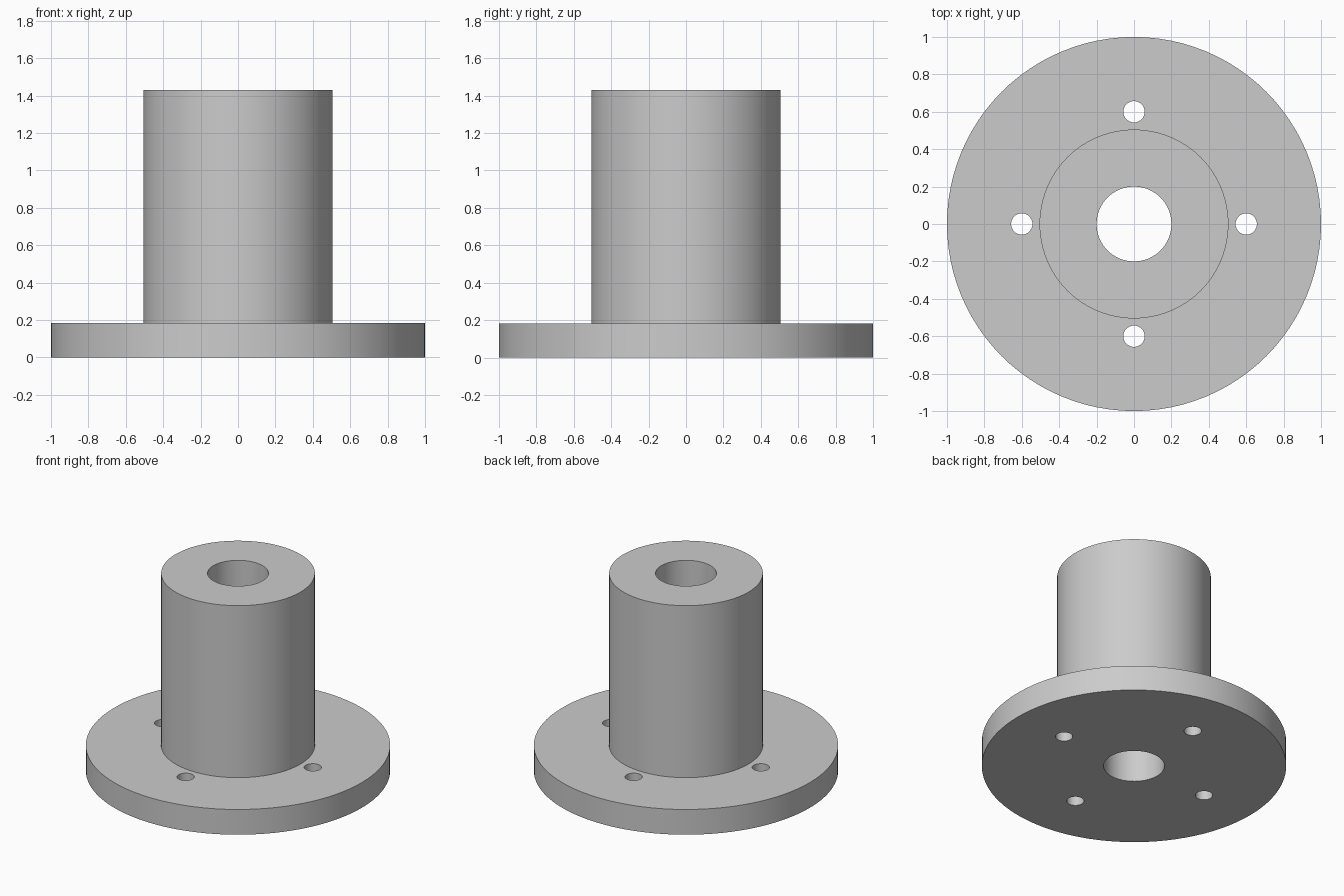
import bpy
import bmesh
import math
from mathutils import Matrix, Vector

SEGMENTS = 96
FLANGE_RADIUS, FLANGE_TOP = 1.0, 0.183
BARREL_RADIUS, BARREL_TOP = 0.505, 1.43
BORE_RADIUS = 0.2
HOLE_RADIUS, HOLE_CIRCLE, HOLE_COUNT = 0.057, 0.6, 4

default_cube = bpy.data.objects.get("Cube")
if default_cube:
    bpy.data.objects.remove(default_cube, do_unlink=True)


def make_material(name, colour):
    mat = bpy.data.materials.new(name)
    mat.use_nodes = True
    mat.diffuse_color = colour
    mat.node_tree.nodes["Principled BSDF"].inputs["Base Color"].default_value = colour
    return mat


def make_object(name, bm, mat):
    bmesh.ops.recalc_face_normals(bm, faces=bm.faces)
    mesh = bpy.data.meshes.new(name)
    bm.to_mesh(mesh)
    bm.free()
    mesh.materials.append(mat)
    obj = bpy.data.objects.new(name, mesh)
    bpy.context.collection.objects.link(obj)
    return obj


grey = make_material("plain grey", (0.6, 0.6, 0.6, 1.0))

# Flange, barrel and through bore: one closed profile turned about z
profile = [
    (BORE_RADIUS, 0), (FLANGE_RADIUS, 0), (FLANGE_RADIUS, FLANGE_TOP),
    (BARREL_RADIUS, FLANGE_TOP), (BARREL_RADIUS, BARREL_TOP), (BORE_RADIUS, BARREL_TOP),
]
bm = bmesh.new()
verts = [bm.verts.new((r, 0, z)) for r, z in profile]
edges = [bm.edges.new((v, verts[i - 1])) for i, v in enumerate(verts)]
bmesh.ops.spin(bm, geom=verts + edges, cent=(0, 0, 0), axis=(0, 0, 1),
               angle=math.tau, steps=SEGMENTS, use_merge=True)
bmesh.ops.remove_doubles(bm, verts=bm.verts, dist=1e-5)
body = make_object("flanged_sleeve", bm, grey)

# Bolt holes evenly spaced around the flange
bm = bmesh.new()
for i in range(HOLE_COUNT):
    place = Matrix.Rotation(math.tau * i / HOLE_COUNT, 4, 'Z') @ Matrix.Translation(
        Vector((HOLE_CIRCLE, 0, FLANGE_TOP / 2)))
    bmesh.ops.create_cone(bm, cap_ends=True, segments=48, radius1=HOLE_RADIUS,
                          radius2=HOLE_RADIUS, depth=FLANGE_TOP * 2, matrix=place)
cutter = make_object("bolt_hole_cutter", bm, grey)
cutter.hide_render = True

bpy.ops.object.select_all(action='DESELECT')
body.select_set(True)
bpy.context.view_layer.objects.active = body
cut = body.modifiers.new("bolt holes", 'BOOLEAN')
cut.operation = 'DIFFERENCE'
cut.solver = 'EXACT'
cut.object = cutter
bpy.ops.object.modifier_apply(modifier=cut.name)
bpy.data.objects.remove(cutter, do_unlink=True)

# Smooth walls with crisp rims
bpy.ops.object.shade_smooth_by_angle(angle=math.radians(30))
